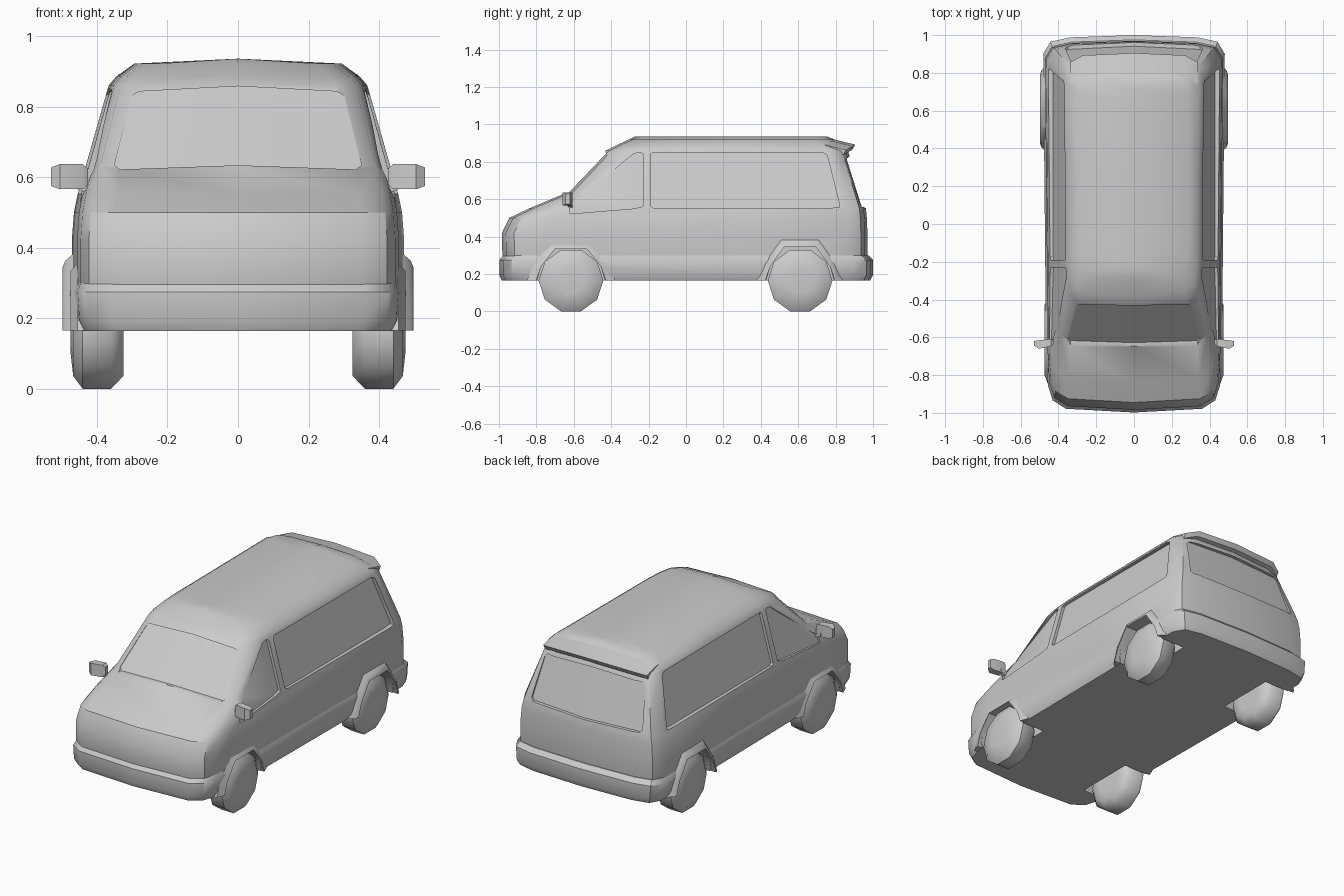
import bpy, bmesh, math

if "Cube" in bpy.data.objects:
    bpy.data.objects.remove(bpy.data.objects["Cube"], do_unlink=True)

paint = bpy.data.materials.new("plain_grey")
paint.use_nodes = True
GREY = (0.6, 0.6, 0.6, 1)
paint.diffuse_color = GREY
paint.node_tree.nodes["Principled BSDF"].inputs["Base Color"].default_value = GREY


def finish(name, bm, angle=35):
    """Turn a bmesh into a shaded object."""
    bmesh.ops.remove_doubles(bm, verts=bm.verts, dist=0.0005)
    bmesh.ops.recalc_face_normals(bm, faces=bm.faces)
    mesh = bpy.data.meshes.new(name)
    bm.to_mesh(mesh)
    bm.free()
    mesh.materials.append(paint)
    ob = bpy.data.objects.new(name, mesh)
    bpy.context.collection.objects.link(ob)
    smooth(ob, angle)
    return ob


def smooth(ob, angle=35):
    bpy.ops.object.select_all(action='DESELECT')
    bpy.context.view_layer.objects.active = ob
    ob.select_set(True)
    bpy.ops.object.shade_smooth_by_angle(angle=math.radians(angle))


def loft(bm, rings, closed=True, caps=True):
    """Skin a list of point rings."""
    rows = [[bm.verts.new(p) for p in ring] for ring in rings]
    n = len(rows[0])
    for a, b in zip(rows, rows[1:]):
        for i in range(n if closed else n - 1):
            j = (i + 1) % n
            bm.faces.new((a[i], a[j], b[j], b[i]))
    if caps:
        bm.faces.new(rows[0])
        bm.faces.new(rows[-1])


def plan_ring(z, front, rear, w):
    """Rounded, bowed plan outline of the van at height z."""
    half = [(0.78, front + 0.02), (0.93, front + 0.065), (0.98, front + 0.14),
            (1, front + 0.24), (1, 0.3), (1, rear - 0.1),
            (0.92, rear - 0.035), (0.7, rear - 0.012)]
    side = [(w * k * (1 + 0.02 * y), y, z) for k, y in half]
    return ([(0, front, z)] + side + [(0, rear, z)]
            + [(-x, y, h) for x, y, h in reversed(side)])


def cut(ob, cutter):
    mod = ob.modifiers.new("cut", 'BOOLEAN')
    mod.operation = 'DIFFERENCE'
    mod.solver = 'EXACT'
    mod.object = cutter
    bpy.context.view_layer.objects.active = ob
    bpy.ops.object.modifier_apply(modifier=mod.name)


def strip_cutter(columns, inner, outer):
    """Solid whose sections run from an inner surface to an outer one."""
    bm = bmesh.new()
    loft(bm, [[inner(u, lo), inner(u, hi), outer(u, hi), outer(u, lo)]
              for u, lo, hi in columns])
    return finish("window_cutter", bm)


# Body shell: height, front y, rear y, half width; closes on the roof ridge
bm = bmesh.new()
loft(bm, [plan_ring(*r) for r in (
    (0.24, -0.97, 0.96, 0.455), (0.30, -0.982, 0.97, 0.463),
    (0.42, -0.984, 0.97, 0.463), (0.50, -0.945, 0.967, 0.457),
    (0.55, -0.84, 0.962, 0.447), (0.63, -0.65, 0.938, 0.425),
    (0.86, -0.43, 0.865, 0.361), (0.885, -0.38, 0.84, 0.34),
    (0.922, -0.30, 0.79, 0.29))], caps=False)
loft(bm, [plan_ring(0.922, -0.30, 0.79, 0.29),
          plan_ring(0.936, -0.27, 0.75, 0)], caps=False)
bmesh.ops.remove_doubles(bm, verts=bm.verts, dist=0.0005)
bmesh.ops.dissolve_degenerate(bm, edges=bm.edges, dist=0.0005)
bmesh.ops.holes_fill(bm, edges=[e for e in bm.edges if e.is_boundary])
body = finish("body", bm)

# Bumpers and sill band
bm = bmesh.new()
loft(bm, [plan_ring(*r) for r in (
    (0.165, -0.985, 0.985, 0.452), (0.195, -0.998, 1.0, 0.466),
    (0.275, -0.998, 1.0, 0.472), (0.30, -0.978, 0.975, 0.463))])
band = finish("bumper_band", bm)

# Window recesses
side_x = lambda z: 0.447 - 0.279 * (z - 0.55)
front_door = [(-0.62, 0.522, 0.565), (-0.28, 0.55, 0.843),
              (-0.25, 0.556, 0.85), (-0.23, 0.562, 0.843)]
side_glass = [(-0.19, 0.565, 0.84), (-0.175, 0.553, 0.85), (0.73, 0.553, 0.85),
              (0.755, 0.553, 0.835), (0.82, 0.556, 0.575)]
cutters = []
for s in (1, -1):
    for cols in (front_door, side_glass):
        cutters.append(strip_cutter(
            cols,
            lambda y, z: (s * (side_x(z) - 0.018), y, z),
            lambda y, z: (s * (side_x(z) + 0.1), y, z)))


def end_cutter(half, surface, out):
    """half: (bottom x, bottom z, top x, top z) columns, mirrored about x = 0."""
    full = [(-a, b, -c, d) for a, b, c, d in half] + [
        h for h in reversed(half) if h[0] > 0]
    bm = bmesh.new()
    rings = []
    for xb, zb, xt, zt in full:
        lo, hi = surface(xb, zb), surface(xt, zt)
        rings.append([(xb, lo, zb), (xt, hi, zt),
                      (xt, hi + out, zt), (xb, lo + out, zb)])
    loft(bm, rings)
    return finish("window_cutter", bm)


cutters.append(end_cutter(
    [(0.35, 0.635, 0.302, 0.83), (0.335, 0.622, 0.28, 0.843),
     (0, 0.634, 0, 0.858)],
    lambda x, z: -0.65 + 0.957 * (z - 0.63) + 0.018 + 0.2 * x * x, -0.3))
cutters.append(end_cutter(
    [(0.365, 0.575, 0.33, 0.80), (0.35, 0.56, 0.31, 0.818),
     (0, 0.552, 0, 0.83)],
    lambda x, z: 0.962 - 0.313 * (z - 0.55) - 0.02 - 0.12 * x * x, 0.2))
for c in cutters:
    cut(body, c)

# Wheel arch openings and flares
arches = [  # centre y, opening top, flare top, flare reach
    (-0.615, 0.335, 0.355, 0.474), (0.61, 0.345, 0.393, 0.497)]
for cy, top, flare_top, reach in arches:
    inner = [(-0.185, 0.15), (-0.16, 0.24), (-0.085, top),
             (0.085, top), (0.16, 0.24), (0.185, 0.15)]
    outer = [(-0.235, 0.166), (-0.195, 0.27), (-0.105, flare_top),
             (0.105, flare_top), (0.195, 0.27), (0.235, 0.166)]
    for s in (1, -1):
        bm = bmesh.new()
        loft(bm, [[(s * x, cy + dy, z) for dy, z in inner] for x in (0.3, 0.6)])
        cutter = finish("arch_cutter", bm)
        cut(body, cutter)
        cut(band, cutter)
        cutters.append(cutter)
        bm = bmesh.new()
        loft(bm, [[(s * 0.42, cy + a, max(b, 0.166)),
                   (s * reach, cy + a, max(b, 0.166)),
                   (s * (reach - 0.008), cy + 0.6 * a + 0.4 * c, 0.6 * max(b, 0.166) + 0.4 * d),
                   (s * 0.455, cy + c, d),
                   (s * 0.42, cy + c, d)]
                  for (a, b), (c, d) in zip(inner, outer)])
        finish(("left" if s > 0 else "right")
               + ("_front" if cy < 0 else "_rear") + "_arch_flare", bm)
for c in cutters:
    bpy.data.objects.remove(c, do_unlink=True)
smooth(body)
smooth(band)

# Rear roof lip
bm = bmesh.new()
loft(bm, [[(x, 0.79 - b, 0.916 - d), (x, 0.905 - b, 0.888 - d),
           (x, 0.89 - b, 0.862 - d), (x, 0.845 - b, 0.85 - d)]
          for x, b, d in ((-0.34, 0.05, 0.025), (-0.27, 0.012, 0.004), (0, 0, -0.004),
                          (0.27, 0.012, 0.004), (0.34, 0.05, 0.025))])
finish("rear_roof_lip", bm)

# Wheels: ten-sided, with rounded shoulders
SIDES = 10
profile = [(0.325, 0.08), (0.325, 0.135), (0.36, 0.173), (0.44, 0.173),
           (0.467, 0.135), (0.474, 0.07)]
for cy in (-0.615, 0.61):
    for s in (1, -1):
        bm = bmesh.new()
        loft(bm, [[(s * x, cy + r * math.sin(t), 0.165 + r * math.cos(t))
                   for t in ((k + 0.5) * math.tau / SIDES for k in range(SIDES))]
                  for x, r in profile])
        finish(("left" if s > 0 else "right")
               + ("_front" if cy < 0 else "_rear") + "_wheel", bm, 50)

# Door mirrors: housing and stalk
for s in (1, -1):
    side = "left" if s > 0 else "right"
    bm = bmesh.new()
    loft(bm, [[(s * x, y - dy, z0), (s * x, y + dy, z0),
               (s * x, y + dy, z1), (s * x, y - dy, z1)]
              for x, y, dy, z0, z1 in ((0.425, -0.625, 0.012, 0.58, 0.625),
                                       (0.44, -0.628, 0.02, 0.566, 0.637),
                                       (0.505, -0.638, 0.022, 0.566, 0.637),
                                       (0.53, -0.632, 0.012, 0.575, 0.628))])
    finish(side + "_mirror", bm)
    bm = bmesh.new()
    loft(bm, [[(s * x, -0.632, z), (s * x, -0.608, z),
               (s * x, -0.608, z + 0.02), (s * x, -0.632, z + 0.02)]
              for x, z in ((0.39, 0.535), (0.425, 0.555), (0.46, 0.568))])
    finish(side + "_mirror_stalk", bm)
